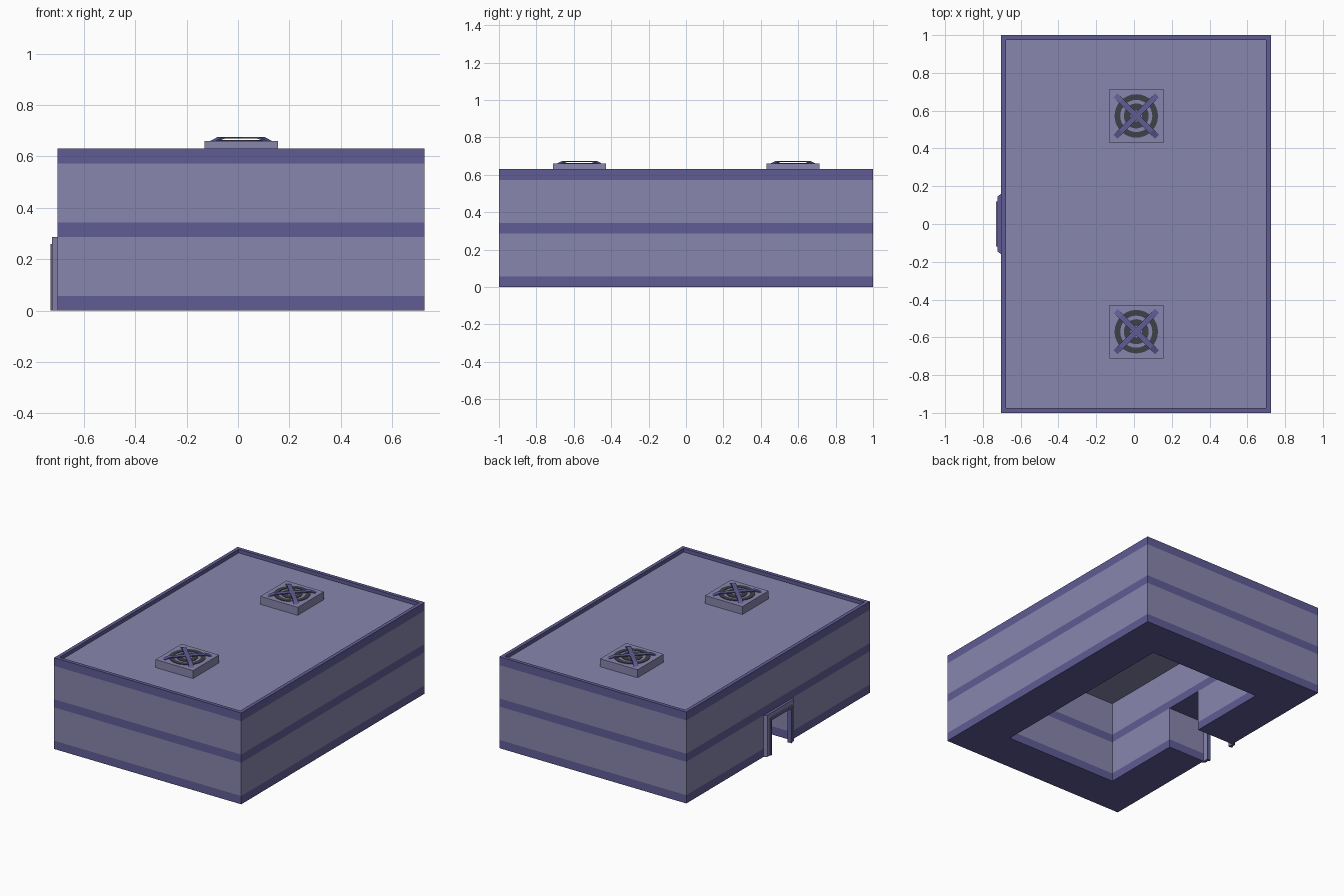
import bpy, bmesh, math
from mathutils import Vector, Matrix

cube = bpy.data.objects.get("Cube")
if cube:
    bpy.data.objects.remove(cube, do_unlink=True)


def material(name, rgb):
    m = bpy.data.materials.new(name)
    m.use_nodes = True
    m.diffuse_color = (*rgb, 1)
    bsdf = next(n for n in m.node_tree.nodes if n.type == 'BSDF_PRINCIPLED')
    bsdf.inputs["Base Color"].default_value = (*rgb, 1)
    return m


LIGHT, PURPLE, DARK = 0, 1, 2
MATS = [material("pale_lavender", (0.25, 0.24, 0.42)),
        material("deep_purple", (0.117, 0.107, 0.30)),
        material("charcoal", (0.05, 0.05, 0.065))]


def finish(name, bm, rule):
    """Turn a bmesh into an object, colouring each face by a rule."""
    bmesh.ops.recalc_face_normals(bm, faces=bm.faces)
    for f in bm.faces:
        f.material_index = rule(f)
    me = bpy.data.meshes.new(name)
    bm.to_mesh(me)
    bm.free()
    for m in MATS:
        me.materials.append(m)
    ob = bpy.data.objects.new(name, me)
    bpy.context.collection.objects.link(ob)
    return ob


def add_box(bm, lo, hi):
    lo, hi = Vector(lo), Vector(hi)
    mat = Matrix.Translation((lo + hi) / 2) @ Matrix.Diagonal((*(hi - lo), 1))
    bmesh.ops.create_cube(bm, size=1, matrix=mat)


def box(name, lo, hi, rule):
    bm = bmesh.new()
    add_box(bm, lo, hi)
    return finish(name, bm, rule)


def prism(bm, pts, to3d, offset):
    """Extrude a closed outline along an offset vector."""
    face = bm.faces.new([bm.verts.new(to3d(*p)) for p in pts])
    ext = bmesh.ops.extrude_face_region(bm, geom=[face], use_keep_orig=True)
    moved = [v for v in ext["geom"] if isinstance(v, bmesh.types.BMVert)]
    bmesh.ops.translate(bm, verts=moved, vec=offset)


# Main dimensions
X0, X1, TOP = -0.703, 0.725, 0.63
WALL, RIM, ROOF = 0.285, 0.025, 0.605
BANDS = [0.057, 0.287, 0.343, 0.573]
DOOR_H, CEILING = BANDS[1], BANDS[3]


def plain(colour):
    return lambda f: colour


# Building shell: hollow room, doorway and sunken roof
shell = box("building_shell", (X0, -1, 0), (X1, 1, TOP), plain(LIGHT))
cutters = [
    box("room_cutter", (X0 + WALL, -1 + WALL, -0.2), (X1 - WALL, 1 - WALL, CEILING), plain(LIGHT)),
    box("door_cutter", (X0 - 0.2, -0.143, -0.2), (X0 + WALL + 0.1, 0.143, DOOR_H), plain(LIGHT)),
    box("roof_cutter", (X0 + RIM, -1 + RIM, ROOF), (X1 - RIM, 1 - RIM, TOP + 0.2), plain(LIGHT))]
for c in cutters:
    mod = shell.modifiers.new(c.name, 'BOOLEAN')
    mod.operation, mod.solver, mod.object = 'DIFFERENCE', 'EXACT', c
bpy.context.view_layer.update()
cut = bpy.data.meshes.new_from_object(
    shell.evaluated_get(bpy.context.evaluated_depsgraph_get()))
shell.modifiers.clear()
shell.data = cut
for c in cutters:
    bpy.data.objects.remove(c, do_unlink=True)


# Horizontal bands on all walls, inside and out
def wall_rule(f):
    z = f.calc_center_median().z
    if abs(f.normal.z) > 0.5:
        return LIGHT if abs(z - ROOF) < 0.01 or abs(z - CEILING) < 0.01 else PURPLE
    pale = BANDS[0] < z < BANDS[1] or BANDS[2] < z < BANDS[3]
    return LIGHT if pale else PURPLE


bm = bmesh.new()
bm.from_mesh(cut)
for z in BANDS:
    bmesh.ops.bisect_plane(bm, geom=bm.verts[:] + bm.edges[:] + bm.faces[:], dist=1e-5,
                           plane_co=(0, 0, z), plane_no=(0, 0, 1))
for f in bm.faces:
    f.material_index = wall_rule(f)
bm.to_mesh(cut)
bm.free()
cut.materials.clear()
for m in MATS:
    cut.materials.append(m)
for p in cut.polygons:
    p.use_smooth = False
# Restore band colours after the slots are rebuilt
bm = bmesh.new()
bm.from_mesh(cut)
for f in bm.faces:
    f.material_index = wall_rule(f)
bm.to_mesh(cut)
bm.free()

# Door surround: chamfered posts, lintel and a raised inner trim
bm = bmesh.new()
for s in (-1, 1):
    outline = [(X0, s * 0.11), (X0 - 0.02, s * 0.11), (X0 - 0.02, s * 0.145), (X0, s * 0.16)]
    prism(bm, outline, lambda x, y: (x, y, 0), (0, 0, DOOR_H))
lintel = [(X0, -0.11), (X0 - 0.02, -0.11), (X0 - 0.02, 0.11), (X0, 0.11)]
prism(bm, lintel, lambda x, y: (x, y, 0.25), (0, 0, DOOR_H - 0.25))
finish("door_surround", bm, lambda f: PURPLE if abs(f.normal.z) > 0.5 else LIGHT)

bm = bmesh.new()
for s in (-1, 1):
    ys = sorted((s * 0.105, s * 0.118))
    add_box(bm, (X0 - 0.027, ys[0], 0), (X0, ys[1], 0.26))
add_box(bm, (X0 - 0.027, -0.105, 0.24), (X0, 0.105, 0.26))
finish("door_trim", bm, lambda f: LIGHT if f.normal.z > 0.5 else PURPLE)


# Roof fans: housing, grille rings and crossed guard bars
def ring(bm, centre, inner, outer, z, sides=32):
    loops = []
    for r, h in ((inner, z), (outer, z), (outer, z + 0.003), (inner, z + 0.003)):
        loops.append([bm.verts.new((centre[0] + r * math.cos(a), centre[1] + r * math.sin(a), h))
                      for a in (math.tau * i / sides for i in range(sides))])
    for k in range(4):
        a, b = loops[k], loops[(k + 1) % 4]
        for i in range(sides):
            j = (i + 1) % sides
            bm.faces.new((a[i], a[j], b[j], b[i]))


BOX_TOP = 0.66
BAR = [(-0.155, 0), (-0.115, 0.015), (0.115, 0.015), (0.155, 0),
       (0.14, 0), (0.105, 0.009), (-0.105, 0.009), (-0.14, 0)]
for side, y in (("front", -0.57), ("back", 0.572)):
    cx = 0.012
    box(side + "_fan_housing", (cx - 0.143, y - 0.142, ROOF - 0.005),
        (cx + 0.143, y + 0.142, BOX_TOP), plain(LIGHT))
    bm = bmesh.new()
    ring(bm, (cx, y), 0.085, 0.115, BOX_TOP)
    ring(bm, (cx, y), 0.03, 0.066, BOX_TOP)
    finish(side + "_fan_grille", bm, plain(DARK))
    bm = bmesh.new()
    for angle in (math.pi / 4, -math.pi / 4):
        d = Vector((math.cos(angle), math.sin(angle), 0))
        n = Vector((-d.y, d.x, 0)) * 0.015
        base = Vector((cx, y, BOX_TOP))
        prism(bm, BAR, lambda t, h: base + d * t - n + Vector((0, 0, h)), n * 2)
    finish(side + "_fan_guard", bm, plain(PURPLE))
